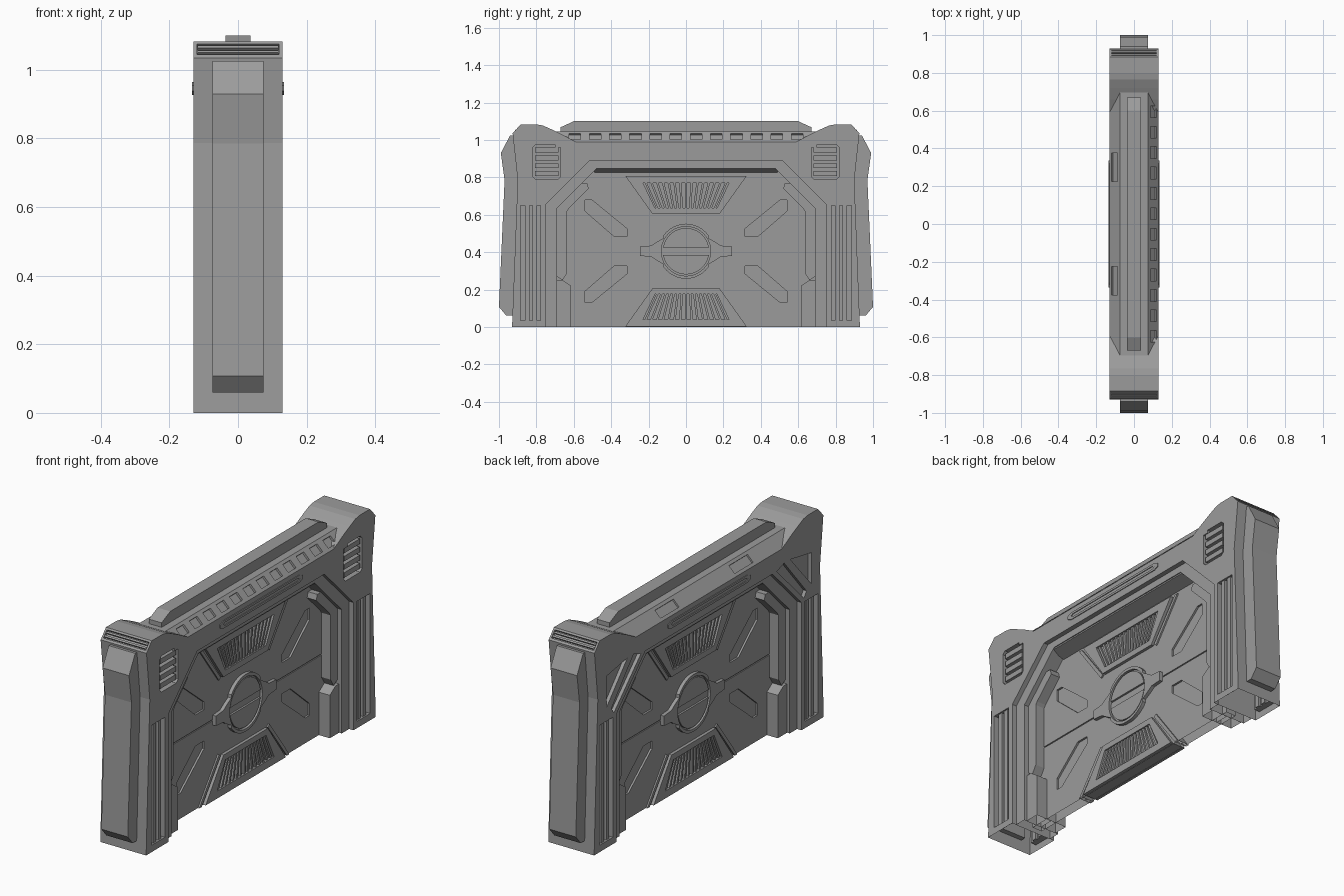
import bpy, bmesh, math
from mathutils import Matrix, Vector

old = bpy.data.objects.get("Cube")
if old:
    bpy.data.objects.remove(old, do_unlink=True)

grey = bpy.data.materials.new("wall_grey")
grey.use_nodes = True
COLOUR = (0.33, 0.33, 0.33, 1)
grey.diffuse_color = COLOUR
grey.node_tree.nodes["Principled BSDF"].inputs["Base Color"].default_value = COLOUR
BOTH = (1, -1)
MID = 0.405                      # height of the panel's mirror line


def prism(bm, pts, x0, x1):
    """Extrude a (y, z) outline between two x positions."""
    a = [bm.verts.new((x0, y, z)) for y, z in pts]
    b = [bm.verts.new((x1, y, z)) for y, z in pts]
    bm.faces.new(a)
    bm.faces.new(b[::-1])
    for i in range(len(pts)):
        j = (i + 1) % len(pts)
        bm.faces.new((a[i], b[i], b[j], a[j]))


def box(bm, centre, size, tilt=0):
    """Box tilted about the y axis."""
    m = Matrix.Translation(centre) @ Matrix.Rotation(tilt, 4, 'Y') @ Matrix.Diagonal((*size, 1))
    bmesh.ops.create_cube(bm, size=1, matrix=m)


def flip(pts, sy=1, upside=False):
    return [(sy * y, 2 * MID - z if upside else z) for y, z in pts]


def whole(half):
    """Complete a +y half outline across y = 0."""
    return half + [(-y, z) for y, z in reversed(half)]


def rect(y0, y1, z0, z1):
    return [(y0, z0), (y1, z0), (y1, z1), (y0, z1)]


def disc(r, n=40):
    return [(r * math.cos(i * math.tau / n), MID + r * math.sin(i * math.tau / n)) for i in range(n)]


def finish(bm, name, cutters=None, open_base=False):
    """Turn a bmesh into an object, carve it and leave its base open."""
    bmesh.ops.recalc_face_normals(bm, faces=bm.faces)
    me = bpy.data.meshes.new(name)
    bm.to_mesh(me)
    bm.free()
    ob = bpy.data.objects.new(name, me)
    bpy.context.collection.objects.link(ob)
    me.materials.append(grey)
    for o in bpy.context.selected_objects:
        o.select_set(False)
    bpy.context.view_layer.objects.active = ob
    ob.select_set(True)
    if cutters:
        mod = ob.modifiers.new("carve", 'BOOLEAN')
        mod.operation, mod.solver, mod.object = 'DIFFERENCE', 'EXACT', cutters
        bpy.ops.object.modifier_apply(modifier=mod.name)
        bpy.data.objects.remove(cutters, do_unlink=True)
    if open_base:
        bm = bmesh.new()
        bm.from_mesh(me)
        low = [f for f in bm.faces if all(v.co.z < 0.001 for v in f.verts)]
        bmesh.ops.delete(bm, geom=low, context='FACES')
        bm.to_mesh(me)
        bm.free()
    return ob


# Main arch: cutters for pillar slots, side vents, corner triangles and end grilles
cut = bmesh.new()
tri = [(0.83, 0.88), (0.66, 0.91), (0.83, 0.72)]
strip = [(0.61, 0.91), (0.55, 0.89), (0.77, 0.67), (0.79, 0.70)]
vent = [(0.685, 0.79), (0.805, 0.79), (0.82, 0.805), (0.82, 0.96),
        (0.805, 0.975), (0.685, 0.975), (0.67, 0.96), (0.67, 0.805)]
for s in BOTH:
    for x in BOTH:
        prism(cut, flip(rect(0.777, 0.885, 0.035, 0.65), s), x * 0.1, x * 0.2)
    prism(cut, flip(vent, s), 0.105, 0.2)
    for shape in (tri, strip):
        prism(cut, flip(shape, s), -0.112, -0.2)
    m = Matrix.Translation((0, s * 0.906, 1.061)) @ Matrix.Rotation(-s * math.pi / 4, 4, 'X')
    bmesh.ops.create_cube(cut, size=1, matrix=m @ Matrix.Diagonal((0.24, 0.042, 0.03, 1)))
cutters = finish(cut, "arch_cutters")

bm = bmesh.new()
arch = [(0.75, 0), (0.93, 0), (0.90, 0.787), (0.927, 1.035), (0.884, 1.083), (0.80, 1.083),
        (0.765, 1.077), (0.72, 1.057), (0.66, 1.028), (0.59, 0.99)]
inner = [(0.515, 0.89), (0.75, 0.655)]
outline = arch + flip(arch[::-1], -1) + flip(inner[::-1], -1) + inner
prism(bm, outline, -0.13, 0.13)
finish(bm, "main_arch", cutters, True)

# Stepped lining inside the arch
bm = bmesh.new()
lining = [(0.752, 0), (0.752, 0.656), (0.516, 0.892)]
lining_in = [(0.47, 0.855), (0.69, 0.635), (0.69, 0)]
prism(bm, whole(lining) + flip(lining_in[::-1], -1)[::1] + lining_in, -0.105, 0.105)
finish(bm, "arch_lining", None, True)

# Sloped lip under the lintel, inner guide bars and foot blocks
bm = bmesh.new()
guide = [(0.692, 0.27), (0.692, 0.636), (0.56, 0.768), (0.528, 0.768), (0.52, 0.74),
         (0.625, 0.635), (0.635, 0.62), (0.635, 0.29), (0.66, 0.25)]
foot = [(0.692, 0), (0.692, 0.25), (0.66, 0.25), (0.615, 0.22), (0.615, 0)]
for x in BOTH:
    lip = [(0.1, 0.857), (0.1, 0.848), (0.02, 0.822), (0.02, 0.857)]
    ends = [[bm.verts.new((x * px, y, pz)) for px, pz in lip] for y in (-0.49, 0.49)]
    bmesh.ops.convex_hull(bm, input=ends[0] + ends[1])
    for s in BOTH:
        prism(bm, flip(guide, s), 0, x * 0.08)
        prism(bm, flip(foot, s), 0, x * 0.09)
finish(bm, "guides_and_lip", None, True)

# Pillar rods, vent slats and end grille ribs
bm = bmesh.new()
for s in BOTH:
    for x in BOTH:
        for y in (0.808, 0.85):
            prism(bm, flip(rect(y - 0.012, y + 0.012, 0.035, 0.65), s), x * 0.09, x * 0.122)
    for i in range(4):
        z = 0.82 + i * 0.042
        prism(bm, flip(rect(0.683, 0.807, z - 0.013, z + 0.013), s), 0.1, 0.126)
    for k in BOTH:
        c = Vector((0, s * (0.896 + k * 0.007), 1.051 - k * 0.007))
        m = Matrix.Translation(c) @ Matrix.Rotation(-s * math.pi / 4, 4, 'X')
        bmesh.ops.create_cube(bm, size=1, matrix=m @ Matrix.Diagonal((0.236, 0.009, 0.026, 1)))
finish(bm, "rods_and_slats")

# Roof ridge with a window row on one slope and two hatches on the other
cut = bmesh.new()
for i in range(12):
    box(cut, (0.103, (i - 5.5) * 0.108, 1.018), (0.045, 0.062, 0.024), math.pi / 4)
for s in BOTH:
    box(cut, (-0.103, s * 0.3, 1.018), (0.045, 0.15, 0.02), -math.pi / 4)
cutters = finish(cut, "ridge_cutters")
bm = bmesh.new()
section = [(-0.13, 0.96), (-0.13, 0.99), (-0.075, 1.045), (0.075, 1.045), (0.13, 0.99), (0.13, 0.96)]
ends = [[bm.verts.new((x * 0.9995, y, z)) for x, z in section] for y in (-0.7, 0.7)]
bmesh.ops.convex_hull(bm, input=ends[0] + ends[1])
finish(bm, "roof_ridge", cutters)

bm = bmesh.new()
prism(bm, whole([(0.67, 1.03), (0.67, 1.068), (0.6, 1.1)]), -0.036, 0.036)
finish(bm, "roof_rail")

# Long lintel handles with a groove
cut = bmesh.new()
for x in BOTH:
    prism(cut, whole([(0.295, 0.938), (0.31, 0.946), (0.295, 0.954)]), x * 0.124, x * 0.2)
cutters = finish(cut, "handle_cutters")
bm = bmesh.new()
for x in BOTH:
    prism(bm, whole([(0.31, 0.927), (0.335, 0.938), (0.335, 0.954), (0.31, 0.965)]), x * 0.12, x * 0.134)
finish(bm, "lintel_handles", cutters)

# Bumper pads on both ends
bm = bmesh.new()
pad = [(0.9, 0.06), (0.96, 0.06), (1.0, 0.107), (0.97, 0.785), (0.99, 0.93), (0.94, 1.025), (0.88, 1.025)]
for s in BOTH:
    prism(bm, flip(pad, s), -0.075, 0.075)
finish(bm, "end_pads")

# Central panel with slots and a seam
slot = [(0.54, 0.68), (0.505, 0.68), (0.315, 0.525), (0.315, 0.485), (0.385, 0.485), (0.54, 0.62)]
cut = bmesh.new()
for x in BOTH:
    for s in BOTH:
        for up in (False, True):
            prism(cut, flip(slot, s, up), x * 0.018, x * 0.1)
        prism(cut, flip(rect(0.2, 0.66, MID - 0.003, MID + 0.003), s), x * 0.023, x * 0.1)
cutters = finish(cut, "panel_cutters")
bm = bmesh.new()
prism(bm, whole([(0.72, 0), (0.72, 0.64), (0.49, 0.87)]), -0.028, 0.028)
finish(bm, "central_panel", cutters, True)

# Trapezoid grilles above and below the emblem
bm = bmesh.new()
for x in BOTH:
    for up in (False, True):
        rim = [(0.365, 0.81), (0.345, 0.81), (0.19, 0.605), (0.205, 0.595)]
        wing = [(0.325, 0.808), (0.23, 0.77), (0.165, 0.635), (0.165, 0.605), (0.18, 0.605)]
        for s in BOTH:
            prism(bm, flip(rim, s, up), 0, x * 0.036)
            prism(bm, flip(wing, s, up), 0, x * 0.044)
        prism(bm, flip(rect(-0.167, 0.167, 0.605, 0.635), 1, up), 0, x * 0.044)
        prism(bm, flip(whole([(0.325, 0.808), (0.23, 0.77)]), 1, up), 0, x * 0.044)
        for i in range(15):
            t = (i - 7) / 7.5
            slat = [(t * 0.165 - 0.006, 0.635), (t * 0.165 + 0.006, 0.635),
                    (t * 0.23 + 0.006, 0.77), (t * 0.23 - 0.006, 0.77)]
            prism(bm, flip(slat, 1, up), 0, x * 0.038)
finish(bm, "panel_grilles", None, True)

# Round lock with side tabs and a split disc
cut = bmesh.new()
for x in BOTH:
    prism(cut, disc(0.132), x * 0.032, x * 0.1)
cutters = finish(cut, "lock_cutters")
bm = bmesh.new()
tab = [(0.12, 0.07), (0.155, 0.05), (0.185, 0.03), (0.245, 0.025)]
tabs = [(y, MID + z) for y, z in tab] + [(y, MID - z) for y, z in tab[::-1]]
lock = [p for p in disc(0.147) if p[0] > 0 and abs(p[1] - MID) > 0.072]
top = sorted([p for p in lock if p[1] > MID])
low = sorted([p for p in lock if p[1] < MID], reverse=True, key=lambda p: p[0])
prism(bm, whole(top + tabs + low), -0.046, 0.046)
finish(bm, "lock_ring", cutters)
bm = bmesh.new()
for k in BOTH:
    half = [p for p in disc(0.124) if k * (p[1] - MID) > 0.012]
    half.sort(key=lambda p: p[0])
    prism(bm, half, -0.042, 0.042)
finish(bm, "lock_disc")
